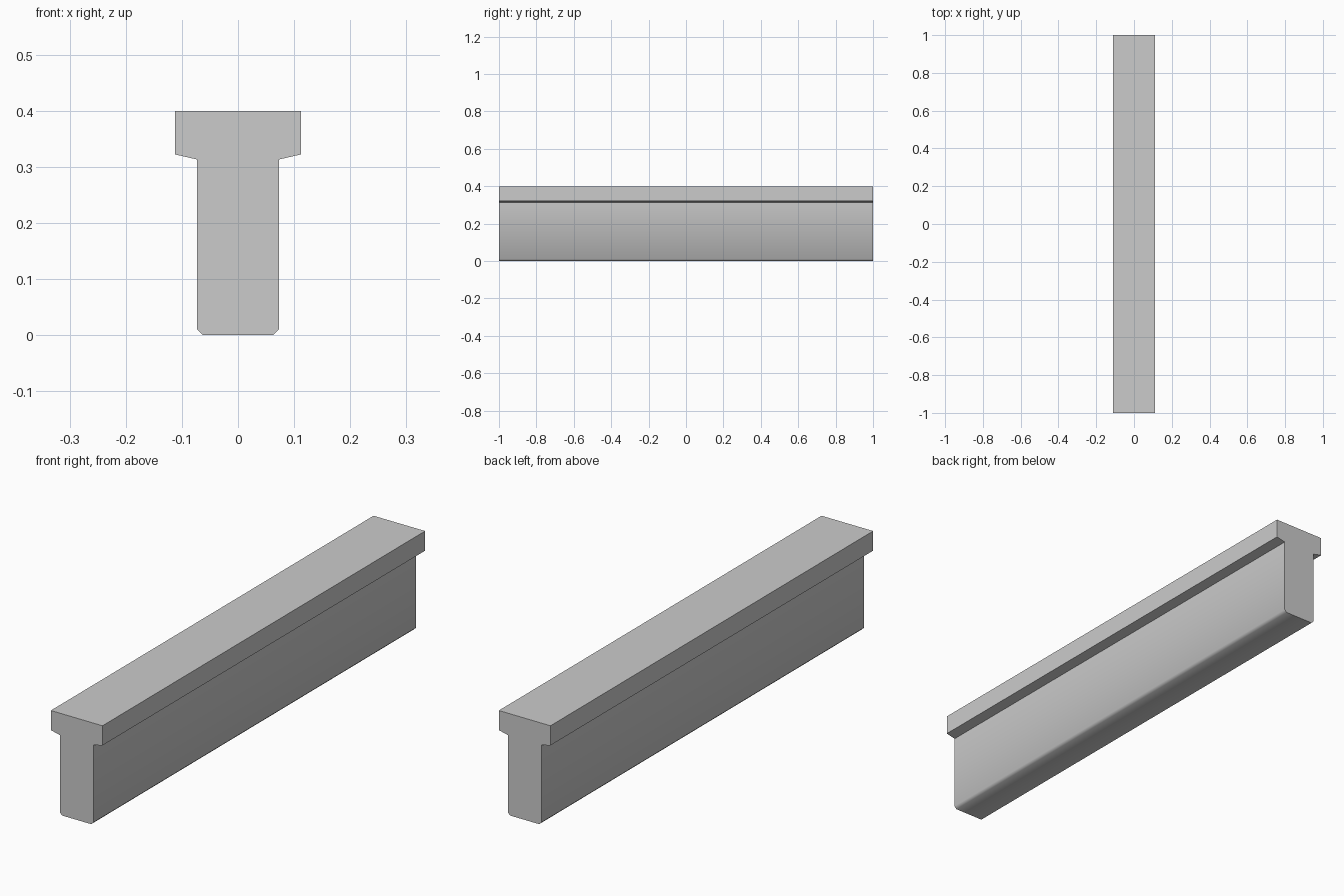
import bpy, bmesh, math

cube = bpy.data.objects.get("Cube")
if cube:
    bpy.data.objects.remove(cube, do_unlink=True)

# Plain grey for the whole beam
grey = bpy.data.materials.new("concrete grey")
grey.use_nodes = True
colour = (0.6, 0.6, 0.6, 1)
grey.diffuse_color = colour
grey.node_tree.nodes["Principled BSDF"].inputs["Base Color"].default_value = colour

# Right half of the T cross-section, bottom to top: chamfered stem, sloped ledge, flange
half = [(0.063, 0), (0.073, 0.01), (0.073, 0.313), (0.112, 0.322), (0.112, 0.399)]
outline = half + [(-x, z) for x, z in reversed(half)]

# Extrude the section along the beam's length
bm = bmesh.new()
face = bm.faces.new([bm.verts.new((x, -1, z)) for x, z in outline])
extruded = bmesh.ops.extrude_face_region(bm, geom=[face])["geom"]
verts = [g for g in extruded if isinstance(g, bmesh.types.BMVert)]
bmesh.ops.translate(bm, verts=verts, vec=(0, 2, 0))
bmesh.ops.recalc_face_normals(bm, faces=bm.faces)
mesh = bpy.data.meshes.new("t_beam")
bm.to_mesh(mesh)
bm.free()
mesh.materials.append(grey)

beam = bpy.data.objects.new("t_beam", mesh)
bpy.context.collection.objects.link(beam)

# Smooth over the bottom chamfers only
bpy.ops.object.select_all(action="DESELECT")
beam.select_set(True)
bpy.context.view_layer.objects.active = beam
bpy.ops.object.shade_smooth_by_angle(angle=math.radians(50))
